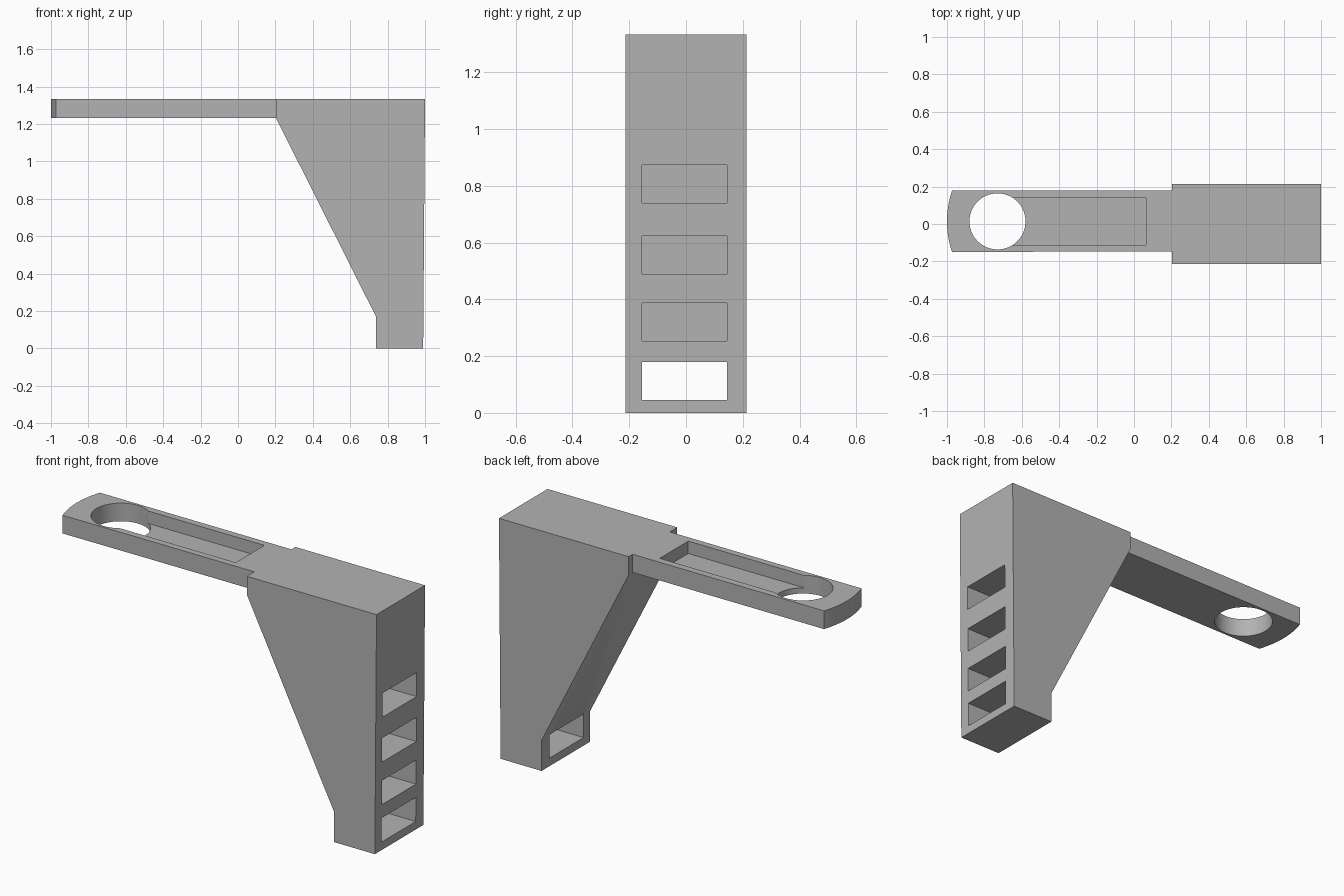
import bpy
import bmesh
import math
from mathutils import Vector

cube = bpy.data.objects.get("Cube")
if cube:
    bpy.data.objects.remove(cube, do_unlink=True)

grey = bpy.data.materials.new("plain grey")
grey.use_nodes = True
colour = (0.45, 0.45, 0.45, 1)
grey.diffuse_color = colour
grey.node_tree.nodes["Principled BSDF"].inputs["Base Color"].default_value = colour


def extrude(name, outline, offset):
    """Solid made by sweeping a closed outline along an offset."""
    bm = bmesh.new()
    face = bm.faces.new([bm.verts.new(p) for p in outline])
    swept = bmesh.ops.extrude_face_region(bm, geom=[face])["geom"]
    bmesh.ops.translate(bm, vec=Vector(offset),
                        verts=[v for v in swept if isinstance(v, bmesh.types.BMVert)])
    bmesh.ops.recalc_face_normals(bm, faces=bm.faces)
    mesh = bpy.data.meshes.new(name)
    bm.to_mesh(mesh)
    bm.free()
    mesh.materials.append(grey)
    obj = bpy.data.objects.new(name, mesh)
    bpy.context.collection.objects.link(obj)
    return obj


def box(name, x0, x1, y0, y1, z0, z1):
    return extrude(name, [(x0, y0, z0), (x1, y0, z0), (x1, y1, z0), (x0, y1, z0)],
                   (0, 0, z1 - z0))


def cut(target, cutter):
    mod = target.modifiers.new(cutter.name, 'BOOLEAN')
    mod.operation = 'DIFFERENCE'
    mod.solver = 'EXACT'
    mod.object = cutter
    cutter.hide_render = True
    cutter.hide_viewport = True
    cutter.display_type = 'WIRE'


TOP, UNDER, JOIN = 1.333, 1.232, 0.203
HALF = 0.213

# Tapered upright with a square foot
profile = [(0.738, 0), (0.99, 0), (1, TOP), (JOIN, TOP), (JOIN, UNDER), (0.738, 0.17)]
upright = extrude("tapered_upright", [(x, -HALF, z) for x, z in profile], (0, 2 * HALF, 0))

# Row of pockets; the lowest one passes through the foot
for i, z in enumerate((0.045, 0.253, 0.49, 0.74)):
    depth_x = 0.6 if i == 0 else 0.74
    cut(upright, box(f"pocket_cutter_{i + 1}", depth_x, 1.1, -0.155, 0.145, z, z + 0.134))

# Flat arm with a shallow rounded tip
y0, y1, mid = -0.15, 0.178, 0.014
tip = []
for i in range(17):
    t = 1 - i / 8
    tip.append((-1 + 0.027 * t * t, mid + t * (y1 - mid), UNDER))
outline = tip + [(-0.44, y0 + 0.002, UNDER), (JOIN, y0 + 0.002, UNDER), (JOIN, y1, UNDER)]
arm = extrude("flat_arm", outline, (0, 0, TOP - UNDER))

# Round hole through the arm and the shallow slot running from it
ring = [(-0.73 + 0.15 * math.cos(a), mid + 0.15 * math.sin(a), 1.1)
        for a in (math.tau * i / 64 for i in range(64))]
cut(arm, extrude("hole_cutter", ring, (0, 0, 0.4)))
cut(arm, box("slot_cutter", -0.73, 0.064, -0.111, 0.139, 1.264, 1.5))

# Smooth the round walls, keep the corners sharp
bpy.ops.object.select_all(action='DESELECT')
for obj in (upright, arm):
    obj.select_set(True)
    bpy.context.view_layer.objects.active = obj
    for mod in list(obj.modifiers):
        bpy.ops.object.modifier_apply(modifier=mod.name)
bpy.ops.object.shade_smooth_by_angle(angle=math.radians(30))
for obj in list(bpy.data.objects):
    if "cutter" in obj.name:
        bpy.data.objects.remove(obj, do_unlink=True)
